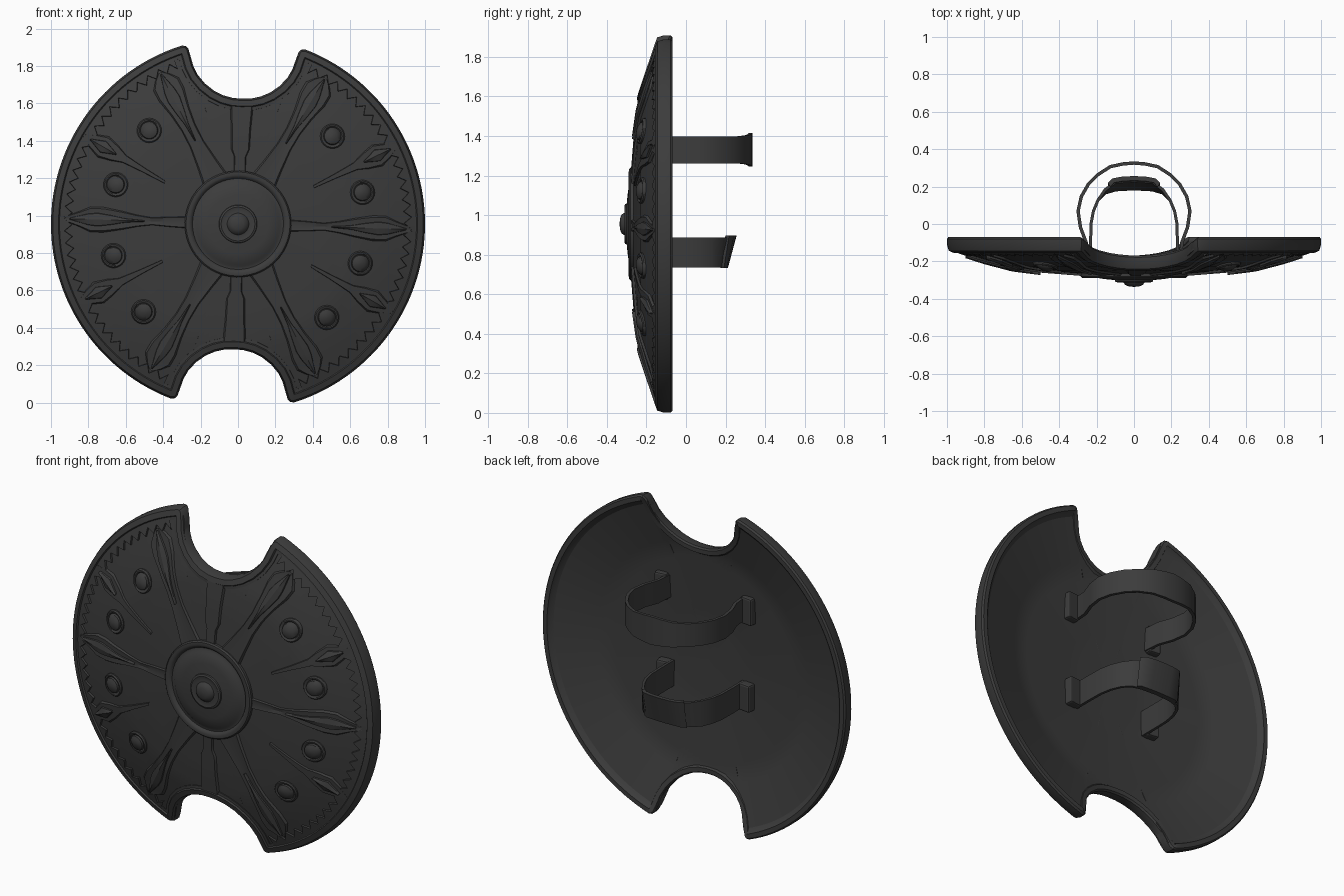
import bpy, bmesh, math
from math import sin, cos, pi, radians, hypot

if "Cube" in bpy.data.objects:
    bpy.data.objects.remove(bpy.data.objects["Cube"])

CZ, TWIST = 0.955, radians(-1.8)      # disc centre height, slight clockwise turn
FRONT = [(0, -.272), (.25, -.268), (.5, -.248), (.65, -.229), (.8, -.19), (.95, -.142), (1.1, -.09)]
BACK = [(0, -.215), (.25, -.21), (.65, -.178), (.98, -.083), (1.1, -.05)]

mat = bpy.data.materials.new("dark_metal")
mat.diffuse_color = (0.045, 0.045, 0.045, 1)
mat.use_nodes = True
mat.node_tree.nodes["Principled BSDF"].inputs["Base Color"].default_value = mat.diffuse_color


def interp(table, r):
    for (a, ya), (b, yb) in zip(table, table[1:]):
        if r <= b:
            return ya + (yb - ya) * (r - a) / (b - a)
    return table[-1][1]


def front(x, z):
    return interp(FRONT, hypot(x, z))


def disc(x, y, z):
    """Disc-centred coordinates to world."""
    c, s = cos(TWIST), sin(TWIST)
    return (x * c - z * s, y, CZ + x * s + z * c)


def loft(name, rows, wrap_rows=False, wrap_cols=False, caps=(), angle=35):
    bm = bmesh.new()
    vs = [[bm.verts.new(p) for p in row] for row in rows]
    n, m = len(vs), len(vs[0])
    for i in range(n if wrap_rows else n - 1):
        for j in range(m if wrap_cols else m - 1):
            a, b, k = vs[i], vs[(i + 1) % n], (j + 1) % m
            bm.faces.new((a[j], a[k], b[k], b[j]))
    for c in caps:
        bm.faces.new(vs[c])
    bmesh.ops.recalc_face_normals(bm, faces=bm.faces)
    # open plates must face the front
    if not wrap_rows and not caps and not wrap_cols:
        if sum(f.normal.y * f.calc_area() for f in bm.faces) > 0:
            bmesh.ops.reverse_faces(bm, faces=bm.faces)
    me = bpy.data.meshes.new(name)
    bm.to_mesh(me)
    bm.free()
    ob = bpy.data.objects.new(name, me)
    bpy.context.collection.objects.link(ob)
    me.materials.append(mat)
    bpy.ops.object.select_all(action='DESELECT')
    ob.select_set(True)
    bpy.context.view_layer.objects.active = ob
    bpy.ops.object.shade_smooth_by_angle(angle=radians(angle))
    return ob


# Outline: one quarter (half notch + arc), mirrored both ways
notch = [(0, .67), (.05, .673), (.1, .685), (.15, .708), (.2, .745), (.24, .79), (.267, .84),
         (.282, .89), (.295, .928), (.31, .943)]
a0 = math.atan2(.943, .33)
quarter = notch + [(cos(a0 * (1 - i / 28)), sin(a0 * (1 - i / 28))) for i in range(29)]
half = quarter + [(x, -z) for x, z in quarter[-2::-1]]
outline = half + [(-x, z) for x, z in half[-2:0:-1]]

# Domed plate: front skin, then back skin
ts = [.01] + [i / 20 for i in range(2, 20)] + [.975]
rows = [[disc(x * t, front(x * t, z * t), z * t) for x, z in outline] for t in ts]
rows += [[disc(x * t, interp(BACK, t * hypot(x, z)), z * t) for x, z in outline] for t in reversed(ts)]
loft("shield_plate", rows, wrap_cols=True, caps=(0, -1))

# Raised rim following the outline, with a low inner step on the front
section = [(0, -.014), (0, .018), (.008, .028), (.034, .028), (.042, .015),
           (.064, 0), (.062, -.033), (.046, -.035), (.040, -.045), (.010, -.043)]
rows = []
for i, (x, z) in enumerate(outline):
    (xa, za), (xb, zb) = outline[i - 1], outline[(i + 1) % len(outline)]
    d = hypot(xb - xa, zb - za)
    nx, nz = -(zb - za) / d, (xb - xa) / d      # outward normal
    row = []
    for inset, dy in section:
        px, pz = x - nx * inset, z - nz * inset
        base = front(px, pz) if dy < 0 else front(x, z)
        row.append(disc(px, base + .0275 + dy, pz))
    rows.append(row)
loft("rim", rows, wrap_rows=True, wrap_cols=True)


def lathe(name, cx, cz, profile, follow, n=32):
    rows = []
    for r, y in profile:
        ring = []
        for k in range(n):
            x, z = cx + r * cos(2 * pi * k / n), cz + r * sin(2 * pi * k / n)
            ring.append(disc(x, y + (front(x, z) if follow else 0), z))
        rows.append(ring)
    loft(name, rows, wrap_cols=True, caps=(-1,))


# Central boss and studs
lathe("centre_boss", 0, 0, [(.285, -.25), (.285, -.28), (.278, -.288), (.262, -.29), (.25, -.284), (.243, -.274),
                            (.228, -.276), (.218, -.285), (.16, -.294), (.102, -.3), (.1, -.308), (.09, -.312),
                            (.075, -.308), (.058, -.31), (.048, -.325), (.03, -.333), (.005, -.336)], False, 48)
stud = [(.066, .02), (.066, -.008), (.06, -.015), (.053, -.014), (.047, -.008), (.043, -.018), (.025, -.028), (.004, -.031)]
for sx in (-1, 1):
    for sz in (-1, 1):
        for x, z in ((.49, .485), (.66, .19)):
            lathe("stud", sx * x, sz * z, stud, True, 24)


def ray(name, deg, stations, h, ridge=1.0):
    """Raised strip along a radius: stations are (radius, half width)."""
    c, s = cos(radians(deg)), sin(radians(deg))
    fine = [(a + (b - a) * t / 3, u + (v - u) * t / 3)
            for (a, u), (b, v) in zip(stations, stations[1:]) for t in range(3)] + stations[-1:]
    rows = []
    for r, w in fine:
        row = []
        for k, dy in ((-1, .01), (-.78, -h), (0, -h * ridge), (.78, -h), (1, .01)):
            x, z = r * c - k * w * s, r * s + k * w * c
            row.append(disc(x, front(x, z) + dy, z))
        rows.append(row)
    loft(name, rows, angle=25)


# Two level petals with thin stems, four diagonal petals with wide fanned stems
thin = [(.26, .035), (.36, .03), (.46, .022), (.54, .035), (.62, .055), (.72, .075), (.79, .075), (.85, .045), (.93, .012)]
wide = [(.26, .08), (.36, .062), (.48, .045), (.58, .045), (.68, .06), (.78, .085), (.84, .085), (.88, .05), (.91, .012)]
leaf = [(.5, .004), (.6, .012), (.68, .03), (.75, .042), (.8, .036), (.9, .005)]
for deg in (0, 61, 119, 180, 241, 299):
    ray("petal", deg, thin if deg % 180 == 0 else wide, .012, .6)
    ray("petal_leaf", deg, leaf, .018, 1.4)

# Straight bars to the notches
for deg in (90, 270):
    ray("notch_bar", deg, [(.27, .035), (.36, .035), (.4, .055), (.5, .058), (.65, .07)], .012)

# Diamonds on thin stalks
for deg in (28, 152, 208, 332):
    ray("diamond_stalk", deg, [(.45, .008), (.58, .014), (.7, .024), (.76, .05), (.83, .07), (.89, .045), (.95, .008)], .012)
    ray("diamond", deg, [(.75, .004), (.83, .04), (.91, .004)], .022, 1.5)

# Saw-tooth border on each side
for base in (0, 180):
    rows = []
    for i in range(67):
        a = radians(base - 67 + 134 * i / 66)
        ri = .93 if i % 2 else .89
        rows.append([disc(r * cos(a), interp(FRONT, r) + dy, r * sin(a))
                     for r, dy in ((ri - .006, .01), (ri, -.012), (.95, -.010))])
    loft("sawtooth_border", rows, angle=25)


def band(name, path, zc, hw, thick, tilt=0.0, flare=0.0):
    """Strap bent along an x-y path; tilt and flare grow towards its middle."""
    rows = []
    for i, (x, y) in enumerate(path):
        (xa, ya), (xb, yb) = path[max(i - 1, 0)], path[min(i + 1, len(path) - 1)]
        d = hypot(xb - xa, yb - ya)
        nx, ny = -(yb - ya) / d, (xb - xa) / d
        mid = max(0, 1 - abs(x) / .2)
        w = hw + flare * mid
        rows.append([(x + nx * o, y + ny * o + tilt * k * min(1, mid * 2), zc + k * w)
                     for o, k in ((0, -1), (0, 1), (-thick, 1), (-thick, -1))])
    loft(name, rows, wrap_cols=True, caps=(0, -1))


def mirrored(pts):
    return [(-x, y) for x, y in pts] + [(x, y) for x, y in pts[-2::-1]]


# Arm straps, grip pad and feet (path runs left foot to right foot)
band("upper_strap", mirrored([(.255, -.22), (.265, -.1), (.295, -.02), (.308, .07), (.29, .15), (.25, .22),
                              (.2, .27), (.13, .315), (.06, .33), (0, .335)]), 1.33, .068, .018, 0, .016)
band("lower_strap", mirrored([(.24, -.22), (.24, -.1), (.238, 0), (.225, .07), (.2, .13), (.16, .18),
                              (.1, .212), (0, .218)]), .81, .076, .016, .022)
band("grip_pad", mirrored([(.14, .205), (.115, .225), (.06, .232), (0, .234)]), .815, .082, .024, .022)
for zc, fx in ((1.33, .285), (.81, .272)):
    for sx in (-1, 1):
        bpy.ops.mesh.primitive_cube_add(size=1, location=(sx * fx, -.185, zc))
        foot = bpy.context.object
        foot.name = "strap_foot"
        foot.scale = (.075, .055, .16)
        foot.rotation_euler.z = sx * .12
        bpy.ops.object.transform_apply(location=False, rotation=False, scale=True)
        bev = foot.modifiers.new("bevel", 'BEVEL')
        bev.width, bev.segments = .01, 2
        foot.data.materials.append(mat)
